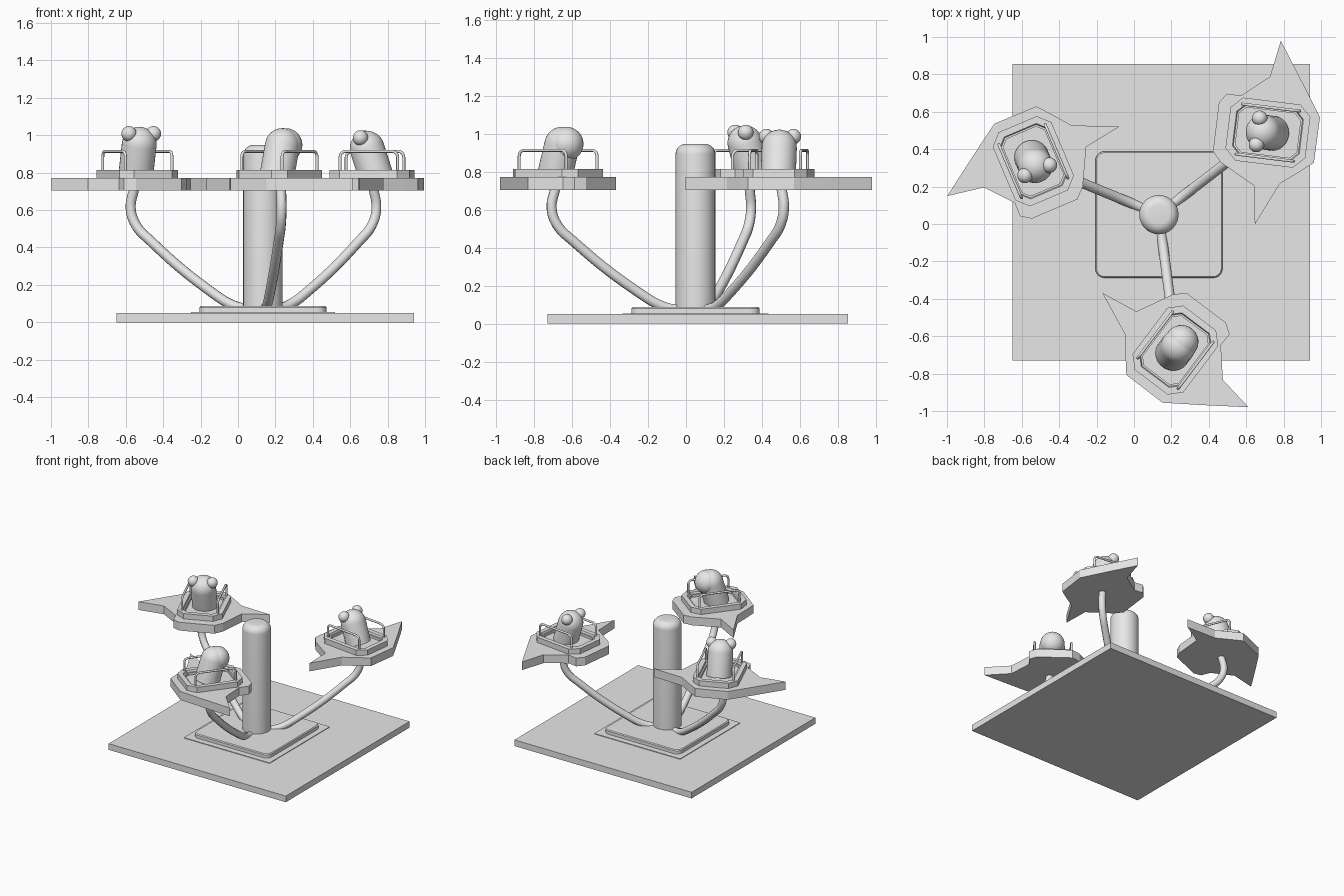
import bpy, bmesh
from math import sin, cos, pi, radians
from mathutils import Matrix, Vector

if "Cube" in bpy.data.objects:
    bpy.data.objects.remove(bpy.data.objects["Cube"])

GREY = bpy.data.materials.new("plain grey")
GREY.diffuse_color = (0.8, 0.8, 0.8, 1)
GREY.use_nodes = True
GREY.node_tree.nodes["Principled BSDF"].inputs["Base Color"].default_value = GREY.diffuse_color
COLUMN = Matrix.Translation((0.133, 0.05, 0))


def finish(obj, matrix):
    bpy.context.collection.objects.link(obj)
    obj.matrix_world = matrix
    obj.data.materials.append(GREY)


def loft(name, loops, matrix=COLUMN, smooth=False):
    """Skin a stack of (outline, height) loops and cap both ends."""
    bm = bmesh.new()
    rings = [[bm.verts.new((x, y, z)) for x, y in pts] for pts, z in loops]
    n = len(rings[0])
    for a, b in zip(rings, rings[1:]):
        for i in range(n):
            j = (i + 1) % n
            bm.faces.new((a[i], a[j], b[j], b[i]))
    bm.faces.new(rings[0][::-1])
    bm.faces.new(rings[-1])
    bmesh.ops.recalc_face_normals(bm, faces=bm.faces)
    mesh = bpy.data.meshes.new(name)
    bm.to_mesh(mesh)
    bm.free()
    obj = bpy.data.objects.new(name, mesh)
    finish(obj, matrix)
    if smooth:
        bpy.ops.object.select_all(action='DESELECT')
        obj.select_set(True)
        bpy.context.view_layer.objects.active = obj
        bpy.ops.object.shade_smooth_by_angle(angle=radians(35))
    return obj


def circle(r, n=32):
    return [(r * cos(2 * pi * i / n), r * sin(2 * pi * i / n)) for i in range(n)]


def rect(hx, hy, cut=0.0, steps=0):
    """Rectangle with sharp, cut (steps=1) or rounded corners."""
    if not steps:
        return [(-hx, -hy), (hx, -hy), (hx, hy), (-hx, hy)]
    pts = []
    for k, (sx, sy) in enumerate([(1, 1), (-1, 1), (-1, -1), (1, -1)]):
        for s in range(steps + 1):
            a = (k + s / steps) * pi / 2
            pts.append((sx * (hx - cut) + cut * cos(a), sy * (hy - cut) + cut * sin(a)))
    return pts


def round_post(name, r, bottom, top, cap, matrix):
    """Upright cylinder with a rounded top edge."""
    loops = [(circle(r), bottom)]
    for s in range(9):
        a = s / 8 * pi / 2 * 0.97
        loops.append((circle(r - cap + cap * cos(a)), top - cap + cap * sin(a)))
    return loft(name, loops, matrix, True)


def ball(name, r, pos, matrix):
    loops = []
    for s in range(1, 16):
        a = -pi / 2 + pi * s / 16
        loops.append((circle(r * cos(a)), r * sin(a)))
    return loft(name, loops, matrix @ Matrix.Translation(pos), True)


def tube(name, pts, r, matrix, curved=False):
    cu = bpy.data.curves.new(name, 'CURVE')
    cu.dimensions = '3D'
    cu.bevel_depth = r
    cu.bevel_resolution = 3
    cu.resolution_u = 6
    cu.use_fill_caps = True
    sp = cu.splines.new('BEZIER' if curved else 'POLY')
    if curved:
        sp.bezier_points.add(len(pts) - 1)
        for bp, p in zip(sp.bezier_points, pts):
            bp.co = p
            bp.handle_left_type = bp.handle_right_type = 'AUTO'
    else:
        sp.points.add(len(pts) - 1)
        for sp_pt, p in zip(sp.points, pts):
            sp_pt.co = (*p, 1)
    finish(bpy.data.objects.new(name, cu), matrix)


# Ground slab, thin sheet, rounded pad and central column
loft("ground_slab", [(rect(0.795, 0.793), 0), (rect(0.795, 0.793), 0.05)],
     Matrix.Translation((0.146, 0.062, 0)))
loft("pad_sheet", [(rect(0.385, 0.385), 0.045), (rect(0.385, 0.385), 0.055)])
pad = rect(0.34, 0.338, 0.05, 6)
pad_top = rect(0.334, 0.332, 0.046, 6)
loft("rounded_pad", [(pad, 0.05), (pad, 0.08), (pad_top, 0.087)])
round_post("column", 0.105, 0.05, 0.948, 0.055, COLUMN)

# Spiky platform outline, measured from the column
PLATFORM = [(0.652, 0.930), (0.765, 0.711), (0.861, 0.519), (0.829, 0.278),
            (0.754, 0.230), (0.647, 0.166), (0.513, -0.053), (0.508, 0.155),
            (0.332, 0.278), (0.289, 0.337), (0.321, 0.599), (0.364, 0.647),
            (0.439, 0.636), (0.594, 0.738)]
ARM = [(0.08, 0.07), (0.17, 0.09), (0.31, 0.17), (0.65, 0.435), (0.735, 0.52),
       (0.765, 0.61), (0.745, 0.715)]

for k, side in enumerate(("right", "left", "front")):
    spoke = COLUMN @ Matrix.Rotation(radians(120 * k), 4, 'Z')
    seat = spoke @ Matrix.Translation((0.583, 0.4385, 0)) @ Matrix.Rotation(radians(-7), 4, 'Z')

    # Bent arm and platform
    tube(side + "_arm", [(r, 0, z) for r, z in ARM], 0.027,
         spoke @ Matrix.Rotation(radians(37.5), 4, 'Z'), True)
    loft(side + "_platform", [(PLATFORM, 0.705), (PLATFORM, 0.772)], spoke)

    # Octagonal tub with stepped rim
    def octagon(inset):
        pts = []
        hx, hy, c = 0.215 - inset, 0.17 - inset, 0.06 - inset * 0.5
        for sx, sy in ((1, 1), (-1, 1), (-1, -1), (1, -1)):
            ends = [(sx * hx, sy * (hy - c)), (sx * (hx - c), sy * hy)]
            pts += ends if sx * sy > 0 else ends[::-1]
        return pts
    loft(side + "_tub", [(octagon(0), 0.765), (octagon(0), 0.815), (octagon(0.035), 0.815),
                         (octagon(0.04), 0.80), (octagon(0.05), 0.80),
                         (octagon(0.05), 0.78)], seat)

    # Hand rails
    for v, label in ((0.135, "outer"), (-0.135, "inner")):
        half, top, c = 0.155, 0.914, 0.03
        pts = [(-half, v, 0.79)]
        for s in range(6):
            a = s / 5 * pi / 2
            pts.append((-half + c - c * cos(a), v, top - c + c * sin(a)))
        pts += [(-x, y, z) for x, y, z in pts[::-1]]
        tube(f"{side}_{label}_rail", pts, 0.008, seat)

    # Leaning rider with either two small balls or one big ball
    top = Vector((-0.026, 0, (0.93, 0.952, 0.945)[k]))
    foot = Vector((0.024, 0, 0.775))
    axis = top - foot
    lean = Matrix.Translation(foot) @ Vector((0, 0, 1)).rotation_difference(axis).to_matrix().to_4x4()
    round_post(side + "_rider_body", 0.093, 0, axis.length + 0.093, 0.093, seat @ lean)
    if side == "front":
        ball("front_rider_big_ball", 0.09, (-0.055, 0, 0.948), seat)
    else:
        for v, label in ((0.071, "outer"), (-0.071, "inner")):
            ball(f"{side}_rider_{label}_ball", 0.041, (-0.053, v, top.z + 0.056), seat)
